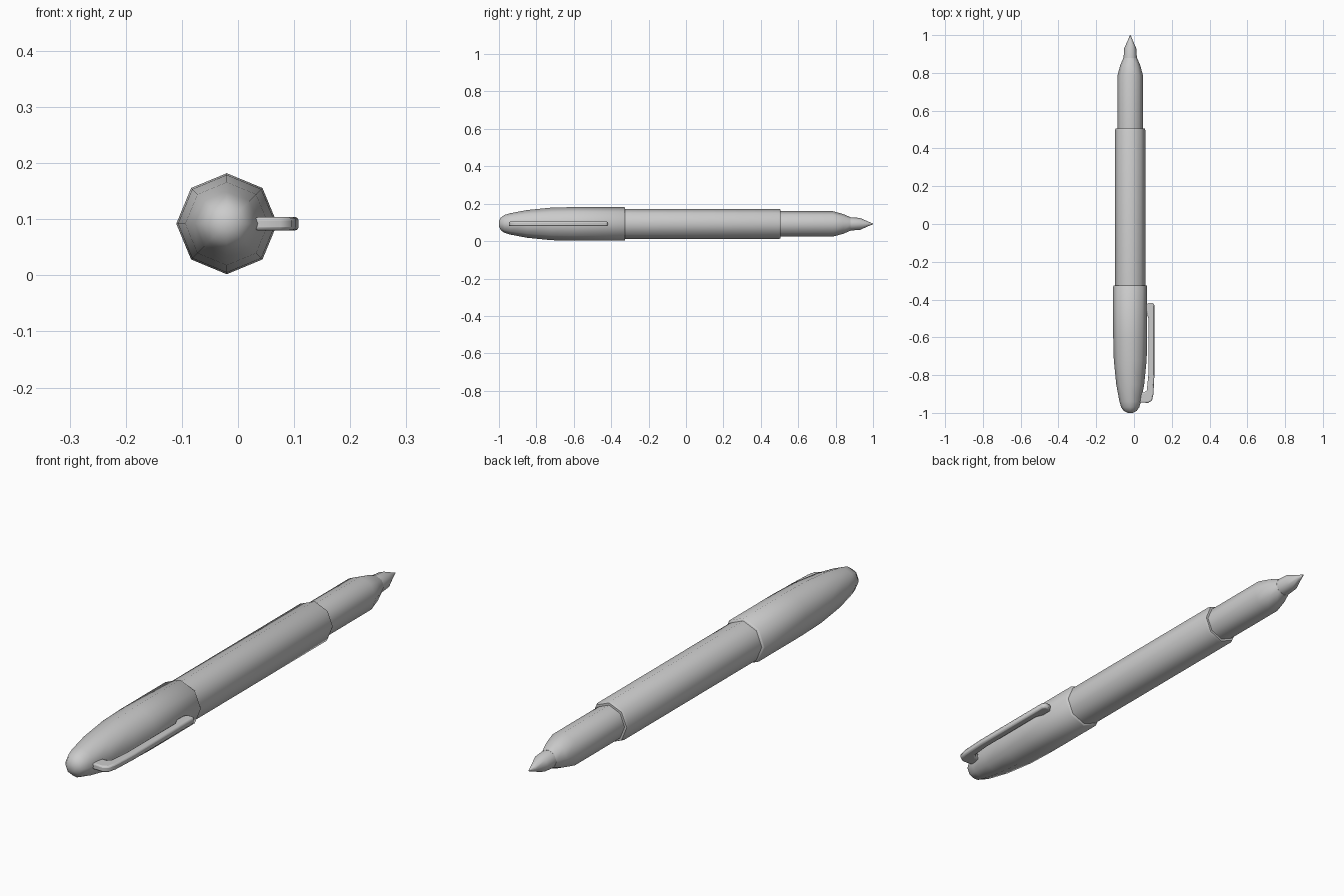
import bpy, bmesh, math

cube = bpy.data.objects.get("Cube")
if cube:
    bpy.data.objects.remove(cube, do_unlink=True)

AXIS_X, AXIS_Z, SIDES = -0.02, 0.092, 8

grey = bpy.data.materials.new("plain grey")
grey.use_nodes = True
grey.diffuse_color = (0.6, 0.6, 0.6, 1)
grey.node_tree.nodes["Principled BSDF"].inputs["Base Color"].default_value = (0.6, 0.6, 0.6, 1)


def finish(name, bm, angle):
    bmesh.ops.recalc_face_normals(bm, faces=bm.faces)
    mesh = bpy.data.meshes.new(name)
    bm.to_mesh(mesh)
    bm.free()
    mesh.materials.append(grey)
    obj = bpy.data.objects.new(name, mesh)
    bpy.context.collection.objects.link(obj)
    bpy.ops.object.select_all(action="DESELECT")
    obj.select_set(True)
    bpy.context.view_layer.objects.active = obj
    bpy.ops.object.shade_smooth_by_angle(angle=math.radians(angle))
    return obj


def lathe(name, profile):
    """Eight-sided turned part along y from (y, radius) pairs."""
    bm = bmesh.new()
    rings = []
    for y, r in profile:
        turns = [2 * math.pi * i / SIDES for i in range(SIDES)]
        rings.append([bm.verts.new((AXIS_X + r * math.cos(a), y, AXIS_Z + r * math.sin(a)))
                      for a in turns])
    for a, b in zip(rings, rings[1:]):
        for i in range(SIDES):
            j = (i + 1) % SIDES
            bm.faces.new((a[i], a[j], b[j], b[i]))
    bm.faces.new(rings[0])
    bm.faces.new(rings[-1])
    return finish(name, bm, 60)


# Turned body parts
lathe("cap", [(-1.0, 0.014), (-0.99, 0.034), (-0.97, 0.048), (-0.94, 0.057), (-0.85, 0.074),
              (-0.72, 0.087), (-0.6, 0.09), (-0.33, 0.09), (-0.325, 0.086)])
lathe("barrel", [(-0.34, 0.081), (0.495, 0.081), (0.505, 0.077)])
lathe("grip", [(0.49, 0.068), (0.785, 0.068), (0.84, 0.053), (0.88, 0.036)])
lathe("nib", [(0.87, 0.036), (0.93, 0.032), (0.975, 0.012), (1.0, 0.002)])

# Pocket clip: side outline extruded in z, with bevelled edges
outline = [(0.03, -0.945), (0.075, -0.947), (0.095, -0.935), (0.103, -0.9), (0.108, -0.8),
           (0.108, -0.43), (0.1, -0.417), (0.075, -0.417), (0.065, -0.43), (0.064, -0.47),
           (0.077, -0.5), (0.076, -0.8), (0.068, -0.88), (0.055, -0.892), (0.03, -0.892)]
bm = bmesh.new()
face = bm.faces.new([bm.verts.new((x, y, AXIS_Z - 0.012)) for x, y in outline])
top = bmesh.ops.extrude_face_region(bm, geom=[face])
bmesh.ops.translate(bm, vec=(0, 0, 0.024),
                    verts=[g for g in top["geom"] if isinstance(g, bmesh.types.BMVert)])
clip = finish("pocket_clip", bm, 60)
bevel = clip.modifiers.new("rounded edges", "BEVEL")
bevel.width = 0.006
bevel.segments = 2
bevel.limit_method = "ANGLE"
bevel.angle_limit = math.radians(60)
